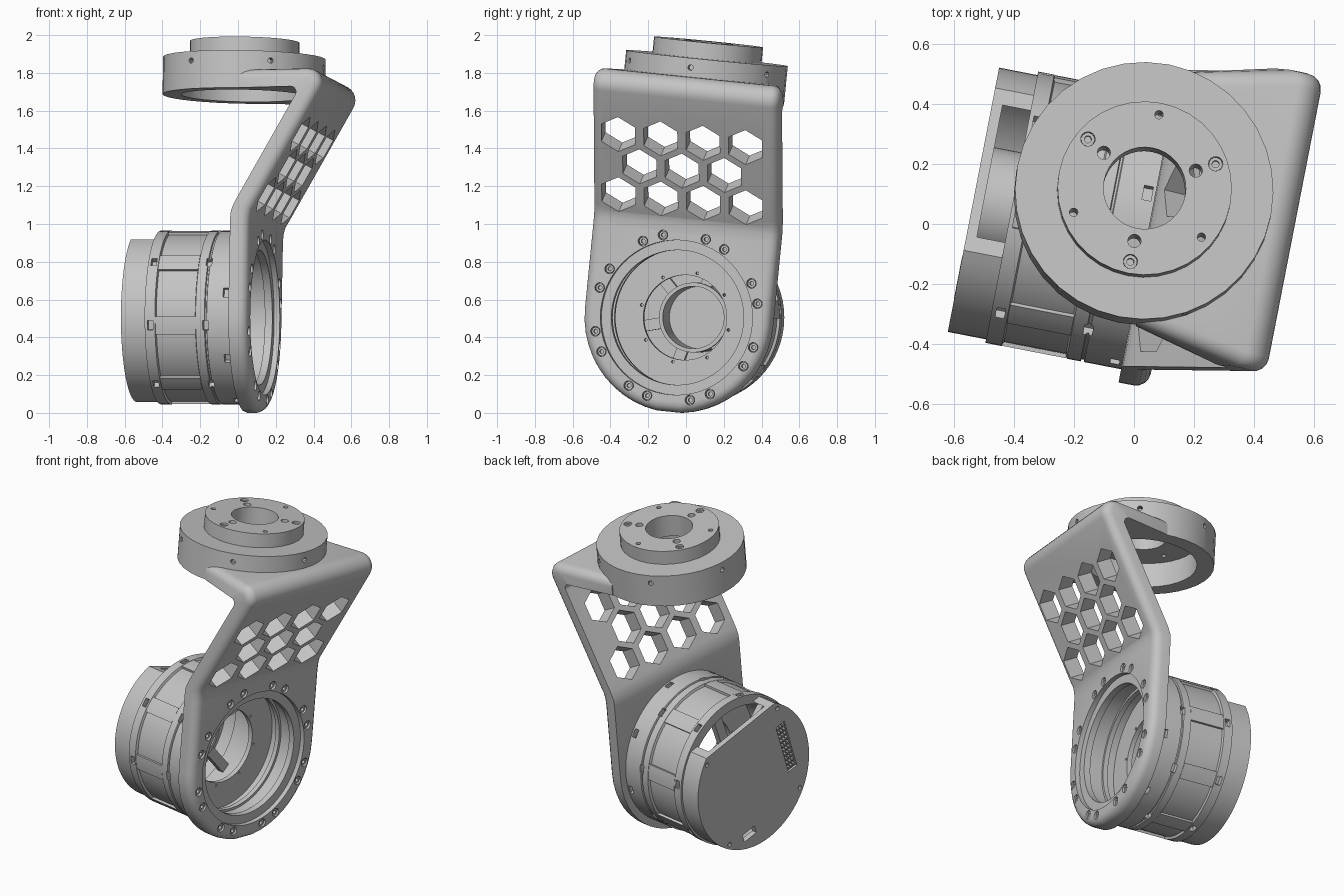
import bpy, bmesh
from math import radians, sin, cos, pi
from mathutils import Matrix, Vector

cube = bpy.data.objects.get("Cube")
if cube:
    bpy.data.objects.remove(cube)

grey = bpy.data.materials.new("machined grey")
grey.use_nodes = True
grey.diffuse_color = (0.55, 0.55, 0.55, 1)
grey.node_tree.nodes["Principled BSDF"].inputs["Base Color"].default_value = (0.55, 0.55, 0.55, 1)

# Joint frame: x is the motor axis, z runs up the bracket
FRAME = (Matrix.Translation((0.143, -0.051, 0.505))
         @ Matrix.Rotation(radians(-11), 4, 'Z') @ Matrix.Rotation(radians(-5.75), 4, 'X'))
ALONG_X = Matrix.Rotation(pi / 2, 4, 'Y')
FLANGE = Matrix.Translation((-0.138, 0, 0))
CAP = Matrix.Rotation(radians(-12), 4, 'X')
move = Matrix.Translation


def turn_x(deg):
    return Matrix.Rotation(radians(deg), 4, 'X')


def turn_z(deg):
    return Matrix.Rotation(radians(deg), 4, 'Z')


def finish(name, bm):
    bmesh.ops.recalc_face_normals(bm, faces=bm.faces)
    mesh = bpy.data.meshes.new(name)
    bm.to_mesh(mesh)
    bm.free()
    mesh.materials.append(grey)
    obj = bpy.data.objects.new(name, mesh)
    bpy.context.collection.objects.link(obj)
    obj.matrix_world = FRAME
    shade(mesh)
    return obj


def shade(mesh):
    mesh.shade_smooth()
    mesh.set_sharp_from_angle(angle=radians(28))


def cyl(bm, r, depth, m, seg=16):
    bmesh.ops.create_cone(bm, cap_ends=True, segments=seg, radius1=r, radius2=r,
                          depth=depth, matrix=m)


def box(bm, size, m):
    bmesh.ops.create_cube(bm, size=1, matrix=m @ Matrix.Diagonal((*size, 1)))


def lathe(bm, profile, m, seg=64, start=0, sweep=360):
    """Revolve a closed (radius, height) loop about z, then place it with m."""
    full = sweep == 360
    rings = []
    for i in range(seg if full else seg + 1):
        a = radians(start + sweep * i / seg)
        rings.append([bm.verts.new(m @ Vector((r * cos(a), r * sin(a), h))) for r, h in profile])
    n = len(profile)
    for i in range(seg):
        a, b = rings[i], rings[(i + 1) % len(rings)]
        for j in range(n):
            k = (j + 1) % n
            bm.faces.new((a[j], b[j], b[k], a[k]))
    if not full:
        bm.faces.new(rings[0])
        bm.faces.new(rings[-1])
    bmesh.ops.remove_doubles(bm, verts=bm.verts, dist=1e-5)


def cut(obj, bm):
    cutter = finish("cutter", bm)
    cutter.hide_render = True
    mod = obj.modifiers.new("cut", 'BOOLEAN')
    mod.operation, mod.solver, mod.object = 'DIFFERENCE', 'EXACT', cutter
    bpy.context.view_layer.update()
    done = bpy.data.meshes.new_from_object(obj.evaluated_get(bpy.context.evaluated_depsgraph_get()))
    obj.modifiers.clear()
    obj.data = done
    shade(done)
    bpy.data.objects.remove(cutter)


# Bracket: stations of (outer x, outer z, inner x, inner z, half width)
R = 0.505
stations = [(0, -R * cos(a), -0.1, -R * cos(a), R * sin(a))
            for a in (radians(7.5 * i) for i in range(1, 13))]
stations += [(0, 0.45, -0.1, 0.48, R), (0.003, 0.49, -0.096, 0.52, R),
             (0.012, 0.525, -0.08, 0.56, R), (0.03, 0.555, -0.057, 0.603, R)]
# rounded upper corner
for i in range(9):
    a = radians(-29 + 119 * i / 8)
    c, s = cos(a), sin(a)
    stations.append((0.296 + 0.08 * c, 1.2 + 0.08 * s, 0.212 + 0.03 * c, 1.15 + 0.03 * s, R))
stations.append((-0.08, 1.28, -0.08, 1.18, 0.43))
bm = bmesh.new()
rows = [[bm.verts.new(p) for p in ((xo, -w, zo), (xo, w, zo), (xi, w, zi), (xi, -w, zi))]
        for xo, zo, xi, zi, w in stations]
for a, b in zip(rows, rows[1:]):
    for j in range(4):
        k = (j + 1) % 4
        bm.faces.new((a[j], a[k], b[k], b[j]))
bm.faces.new(rows[0])
bm.faces.new(rows[-1])
rim = [bm.edges.get((a[j], b[j])) for a, b in zip(rows, rows[1:]) for j in (0, 1)]
rim.append(bm.edges.get((rows[0][0], rows[0][1])))
bmesh.ops.recalc_face_normals(bm, faces=bm.faces)
bmesh.ops.bevel(bm, geom=rim, offset=0.05, segments=4, profile=0.5, affect='EDGES')
bmesh.ops.triangulate(bm, faces=bm.faces)
bracket = finish("bracket", bm)

# Bore, counterbores on both faces and the clearance under the flange
for r, depth, m in ((0.357, 0.4, ALONG_X), (0.41, 0.06, ALONG_X),
                    (0.38, 0.06, move((-0.1, 0, 0)) @ ALONG_X),
                    (0.335, 0.2, FLANGE @ move((0, 0, 1.21)))):
    bm = bmesh.new()
    cyl(bm, r, depth, m, 64)
    cut(bracket, bm)

# Honeycomb holes square to the sloping plate, and paired bolt holes round the bore
bm = bmesh.new()
up, out = Vector((0.485, 0, 0.875)), Vector((0.875, 0, -0.485))
tilt = Matrix((Vector((0, 1, 0)), up, out)).transposed().to_4x4()
for row, count in enumerate((4, 3, 4)):
    z = 0.618 + 0.16 * row
    for i in range(count):
        centre = Vector((0.553 * (z - 0.5), 0.23 * (i - (count - 1) / 2) - 0.018, z))
        cyl(bm, 0.105, 0.4, move(centre) @ tilt, 6)
bolt_spots = [turn_x(22.5 + 45 * i + s) @ move((0, 0.443, 0)) @ ALONG_X
              for i in range(8) for s in (-7.3, 7.3)]
for m in bolt_spots:
    cyl(bm, 0.026, 0.08, m)
cut(bracket, bm)

bm = bmesh.new()
for m in bolt_spots:
    lathe(bm, [(0, -0.05), (0.022, -0.05), (0.022, -0.01), (0.011, -0.01),
               (0.011, -0.03), (0, -0.03)], m, 12)
finish("bracket_bolts", bm)

# Top flange: stepped disc, hollow below
bm = bmesh.new()
lathe(bm, [(0.137, 1.466), (0.29, 1.466), (0.29, 1.38), (0.43, 1.38), (0.43, 1.18),
           (0.33, 1.18), (0.33, 1.33), (0.137, 1.33)], FLANGE, 36)
flange = finish("top_flange", bm)
bm = bmesh.new()
for i in range(3):
    for deg, dist, r in ((30, 0.25, 0.024), (30, 0.18, 0.022), (90, 0.25, 0.014)):
        cyl(bm, r, 0.4, FLANGE @ turn_z(deg + 120 * i) @ move((dist, 0, 1.4)))
for i in range(6):
    cyl(bm, 0.015, 0.08, FLANGE @ turn_z(60 * i) @ move((0.43, 0, 1.33)) @ ALONG_X, 10)
cut(flange, bm)
bm = bmesh.new()
for i in range(3):
    lathe(bm, [(0, 1.36), (0.023, 1.36), (0.023, 1.455), (0.012, 1.455), (0.012, 1.43),
               (0, 1.43)], FLANGE @ turn_z(30 + 120 * i) @ move((0.25, 0, 0)), 12)
finish("flange_screws", bm)

# Motor housing: ringed shell with a stepped mouth and an inner plate
bm = bmesh.new()
lathe(bm, [(0.38, -0.1), (0.46, -0.1), (0.46, -0.225), (0.452, -0.228), (0.452, -0.235),
           (0.46, -0.238), (0.46, -0.285), (0.445, -0.29), (0.445, -0.5), (0.46, -0.505),
           (0.46, -0.56), (0.4, -0.56), (0.4, -0.27), (0.225, -0.27), (0.225, -0.24),
           (0.385, -0.24), (0.385, -0.19), (0.365, -0.19), (0.365, -0.16), (0.38, -0.16)],
      ALONG_X, 72)
housing = finish("motor_housing", bm)
bm = bmesh.new()
for i in range(8):
    for x, deg in ((-0.232, 191), (-0.53, 191), (-0.125, 169)):
        box(bm, (0.03, 0.06, 0.05), turn_x(deg + 45 * i) @ move((x, 0.458, 0)))
    cyl(bm, 0.008, 0.1, turn_x(35 + 45 * i) @ move((-0.255, 0.243, 0)) @ ALONG_X, 8)
cut(housing, bm)

# Raised ribs between the recessed housing windows
bm = bmesh.new()
for i in range(8):
    lathe(bm, [(0.435, -0.287), (0.459, -0.287), (0.459, -0.503), (0.435, -0.503)],
          turn_x(191 + 45 * i) @ ALONG_X, 4, 84, 12)
finish("housing_ribs", bm)

# Hub tube and its spokes
bm = bmesh.new()
lathe(bm, [(0.165, -0.47), (0.185, -0.47), (0.185, -0.66), (0.165, -0.66)], ALONG_X, 48)
finish("motor_hub", bm)
bm = bmesh.new()
for i in range(6):
    box(bm, (0.04, 0.23, 0.06), turn_x(60 * i + 15) @ move((-0.51, 0.29, 0)))
finish("hub_spokes", bm)

# Rear cap with a flat, a slot, a socket recess and screw holes
bm = bmesh.new()
lathe(bm, [(0, -0.69), (0.448, -0.69), (0.448, -0.56), (0.415, -0.56),
           (0.415, -0.655), (0, -0.655)], ALONG_X, 64)
cap = finish("rear_cap", bm)
bm = bmesh.new()
box(bm, (0.4, 1, 0.3), CAP @ move((-0.65, 0, 0.492)))
box(bm, (0.1, 0.1, 0.05), CAP @ move((-0.68, 0.14, -0.33)))
box(bm, (0.03, 0.07, 0.33), CAP @ move((-0.69, -0.285, 0.02)))
for i in range(4):
    cyl(bm, 0.014, 0.04, CAP @ turn_x(45 + 90 * i) @ move((-0.69, 0.42, 0)) @ ALONG_X, 10)
cut(cap, bm)
bm = bmesh.new()
for row in range(3):
    for col in range(10):
        box(bm, (0.018, 0.012, 0.016),
            CAP @ move((-0.682, -0.306 + 0.021 * row, -0.124 + 0.032 * col)))
finish("socket_pins", bm)
